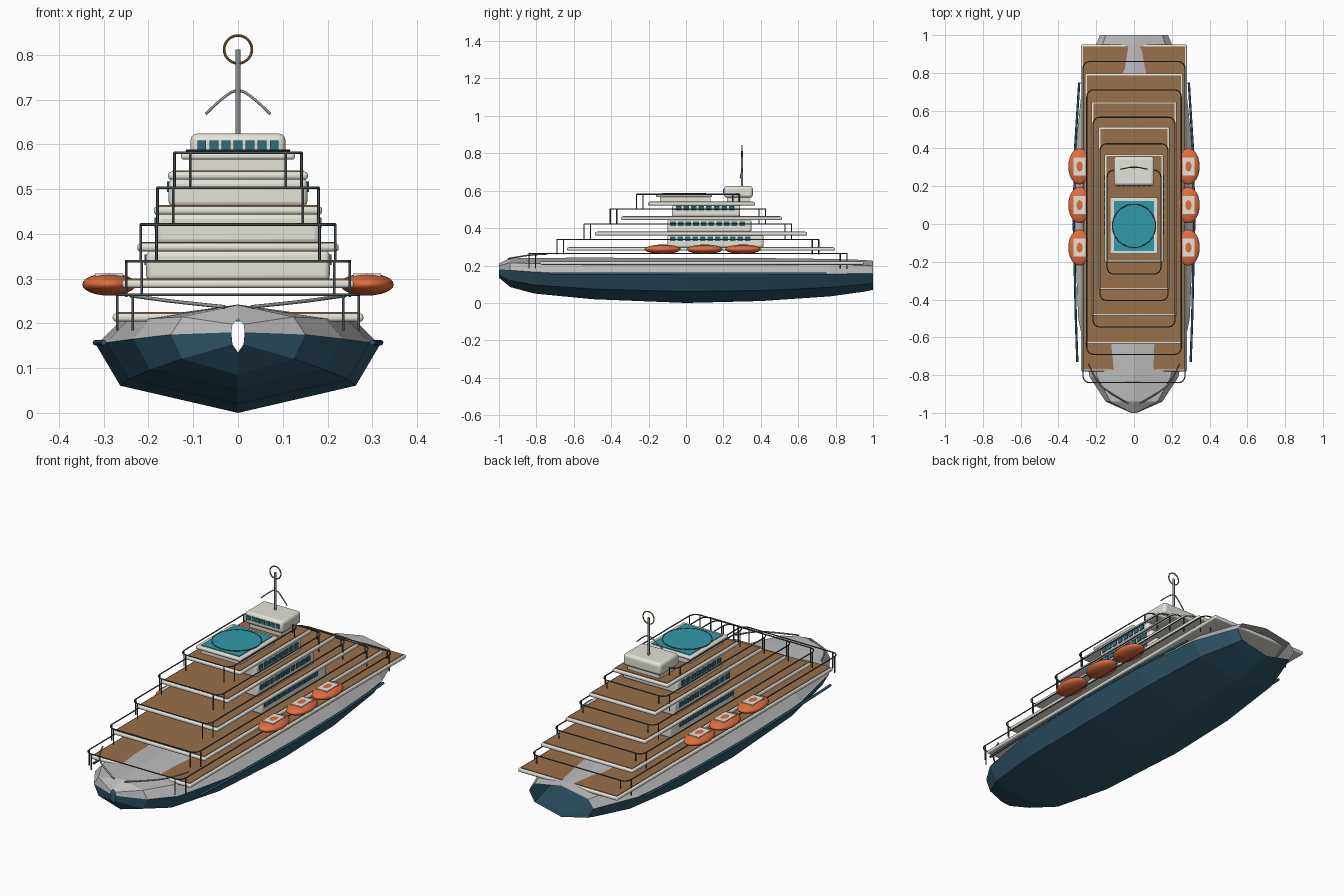
import bpy, bmesh, math
from mathutils import Vector

if "Cube" in bpy.data.objects:
    bpy.data.objects.remove(bpy.data.objects["Cube"])

def material(name, c):
    m = bpy.data.materials.new(name)
    m.diffuse_color = (*c, 1)
    m.use_nodes = True
    m.node_tree.nodes["Principled BSDF"].inputs["Base Color"].default_value = m.diffuse_color
    return m

NAVY = material("navy", (0.03, 0.10, 0.15))
CREAM = material("cream", (0.78, 0.77, 0.69))
TEAK = material("teak", (0.32, 0.16, 0.07))
TEAL = material("teal", (0.03, 0.33, 0.40))
GLASS = material("glass", (0.03, 0.15, 0.20))
ORANGE = material("orange", (0.75, 0.15, 0.05))
DARK = material("dark_metal", (0.07, 0.08, 0.085))
STEEL = material("steel", (0.28, 0.30, 0.32))
BRASS = material("brass", (0.35, 0.20, 0.07))
GREY = material("grey", (0.50, 0.50, 0.50))

def finish(name, mat, smooth=False):
    o = bpy.context.object
    o.name = name
    o.data.materials.append(mat)
    if smooth:
        bpy.ops.object.shade_smooth_by_angle(angle=math.radians(40))
    return o

def box(name, x, y, z, mat, bevel=0):
    """Box from (min, max) ranges, optionally with rounded edges."""
    bpy.ops.mesh.primitive_cube_add(size=1, location=[sum(r) / 2 for r in (x, y, z)])
    o = bpy.context.object
    o.scale = [r[1] - r[0] for r in (x, y, z)]
    bpy.ops.object.transform_apply(location=False, rotation=False, scale=True)
    if bevel:
        b = o.modifiers.new("round", 'BEVEL')
        b.width, b.segments = bevel, 3
    return finish(name, mat, bool(bevel))

def tube(name, pts, r, mat, cyclic=False, kind='POLY'):
    c = bpy.data.curves.new(name, 'CURVE')
    c.dimensions = '3D'
    c.bevel_depth, c.bevel_resolution, c.use_fill_caps = r, 2, True
    s = c.splines.new(kind)
    s.points.add(len(pts) - 1)
    for p, q in zip(s.points, pts):
        p.co = (*q, 1)
    s.use_cyclic_u = cyclic
    if kind == 'NURBS':
        s.use_endpoint_u, s.order_u = True, 3
    o = bpy.data.objects.new(name, c)
    c.materials.append(mat)
    bpy.context.collection.objects.link(o)
    return o

# Hull: open-ended eight-sided loft (y, half width, keel z, waterline z, crown z)
stations = [(-1, .015, .135, .18, .21), (-.94, .15, .085, .175, .241), (-.81, .235, .05, .165, .241),
            (-.5, .295, .02, .157, .242), (0, .317, 0, .152, .24), (.4, .31, .01, .152, .24),
            (.77, .27, .035, .155, .235), (.95, .20, .06, .157, .23), (1, .18, .07, .157, .225)]
bm = bmesh.new()
rings = []
for y, w, lo, mid, hi in stations:
    d, u = mid - (mid - lo) * .6, mid + (hi - mid) * .6
    k = w * .83
    prof = [(0, lo), (k, d), (w, mid), (k, u), (0, hi), (-k, u), (-w, mid), (-k, d)]
    rings.append([bm.verts.new((x, y, z)) for x, z in prof])
for a, b in zip(rings, rings[1:]):
    for i in range(8):
        j = (i + 1) % 8
        f = bm.faces.new((a[i], a[j], b[j], b[i]))
        f.material_index = 0 if i in (0, 1, 6, 7) else 1
bmesh.ops.recalc_face_normals(bm, faces=bm.faces)
me = bpy.data.meshes.new("hull")
bm.to_mesh(me)
bm.free()
me.materials.append(NAVY)
me.materials.append(GREY)
bpy.context.collection.objects.link(bpy.data.objects.new("hull", me))

# Rub rails and bow rails
for s in (-1, 1):
    tube("rub_rail", [(s * x, y, .157) for y, x in
         ((-.73, .30), (-.5, .308), (0, .319), (.4, .312), (.75, .29))], .006, NAVY)
    tube("bow_rail", [(s * .03, -.95, .237), (s * .14, -.89, .248), (s * .21, -.82, .258),
         (s * .24, -.74, .262)], .004, STEEL, kind='NURBS')

# Decks (half width, y front, y back, z centre) with railings (half width, half length)
decks = [(.28, -.78, .95, .213, .27, .85), (.259, -.636, .797, .288, .25, .70),
         (.225, -.487, .647, .37, .217, .555), (.188, -.348, .513, .452, .18, .415),
         (.156, -.203, .369, .53, .142, .275)]
for w, y0, y1, z, rw, rl in decks:
    box("deck_slab", (-w, w), (y0, y1), (z - .009, z + .009), CREAM, .007)
    box("deck_planking", (-w + .01, w - .01), (y0 + .01, y1 - .01), (z, z + .012), TEAK)
    top, r, cy = z + .051, .035, .01
    loop = []
    for n, (sx, sy) in enumerate(((1, 1), (-1, 1), (-1, -1), (1, -1))):
        for k in range(5):
            a = math.pi / 2 * (n + k / 4)
            loop.append((sx * (rw - r) + r * math.cos(a), cy + sy * (rl - r) + r * math.sin(a), top))
    tube("railing", loop, .003, DARK, True)
    for sx in (-1, 1):
        for sy in (-1, 1):
            for px, py in ((rw - r, rl), (rw, rl - r)):
                p = Vector((sx * px, cy + sy * py, top))
                tube("railing_post", [p, p - Vector((0, 0, .08))], .003, DARK)

# Cabins (half width, y front, y back, z bottom, z top, window z, window y range, count)
cabins = [(.205, -.10, .415, .295, .363, .342, -.09, .35, 11),
          (.183, -.10, .35, .377, .445, .424, -.09, .32, 10),
          (.155, -.075, .29, .46, .523, .505, -.06, .265, 8)]
for w, y0, y1, z0, z1, wz, a, b, n in cabins:
    box("cabin", (-w, w), (y0, y1), (z0, z1), CREAM, .012)
    step = (b - a) / n
    for s in (-1, 1):
        for i in range(n):
            y = a + step * (i + .5)
            box("cabin_window", sorted((s * (w - .004), s * (w + .004))),
                (y - step * .36, y + step * .36), (wz - .012, wz + .012), GLASS)

# Pool
box("pool_base", (-.11, .11), (-.14, .13), (.535, .568), CREAM)
box("pool_surround", (-.127, .127), (-.16, .14), (.566, .582), CREAM, .006)
box("pool_water", (-.107, .107), (-.142, .122), (.575, .585), TEAL)
bpy.ops.mesh.primitive_cylinder_add(vertices=48, radius=.113, depth=.006, location=(0, -.01, .584))
finish("pool_disc", TEAL, True)
bpy.ops.mesh.primitive_torus_add(major_radius=.114, minor_radius=.003, major_segments=48,
                                 minor_segments=8, location=(0, -.01, .586))
finish("pool_ring", DARK, True)

# Bridge with front windows
box("bridge", (-.106, .106), (.203, .357), (.563, .624), CREAM, .015)
for i in range(7):
    x = (i - 3) * .027
    box("bridge_window", (x - .01, x + .01), (.198, .208), (.587, .609), GLASS)
box("bridge_base", (-.09, .09), (.22, .34), (.535, .57), CREAM)

# Mast, antenna and ring
tube("mast", [(0, .3, .615), (0, .3, .812)], .006, STEEL)
tube("antenna", [(-.072, .29, .668), (-.045, .295, .695), (0, .305, .728), (.045, .295, .695),
     (.072, .29, .668)], .003, STEEL, kind='NURBS')
bpy.ops.mesh.primitive_torus_add(major_radius=.031, minor_radius=.003, major_segments=32,
                                 minor_segments=8, location=(0, .3, .812), rotation=(math.pi / 2, 0, 0))
finish("mast_ring", BRASS, True)

# Lifeboats with hatch plates
for s in (-1, 1):
    for y in (-.125, .1, .305):
        bpy.ops.mesh.primitive_uv_sphere_add(segments=24, ring_count=12, location=(s * .288, y, .287))
        bpy.context.object.scale = (.06, .096, .025)
        finish("lifeboat", ORANGE, True)
        box("lifeboat_hatch", (s * .288 - .031, s * .288 + .031), (y - .048, y + .048),
            (.303, .311), CREAM)
